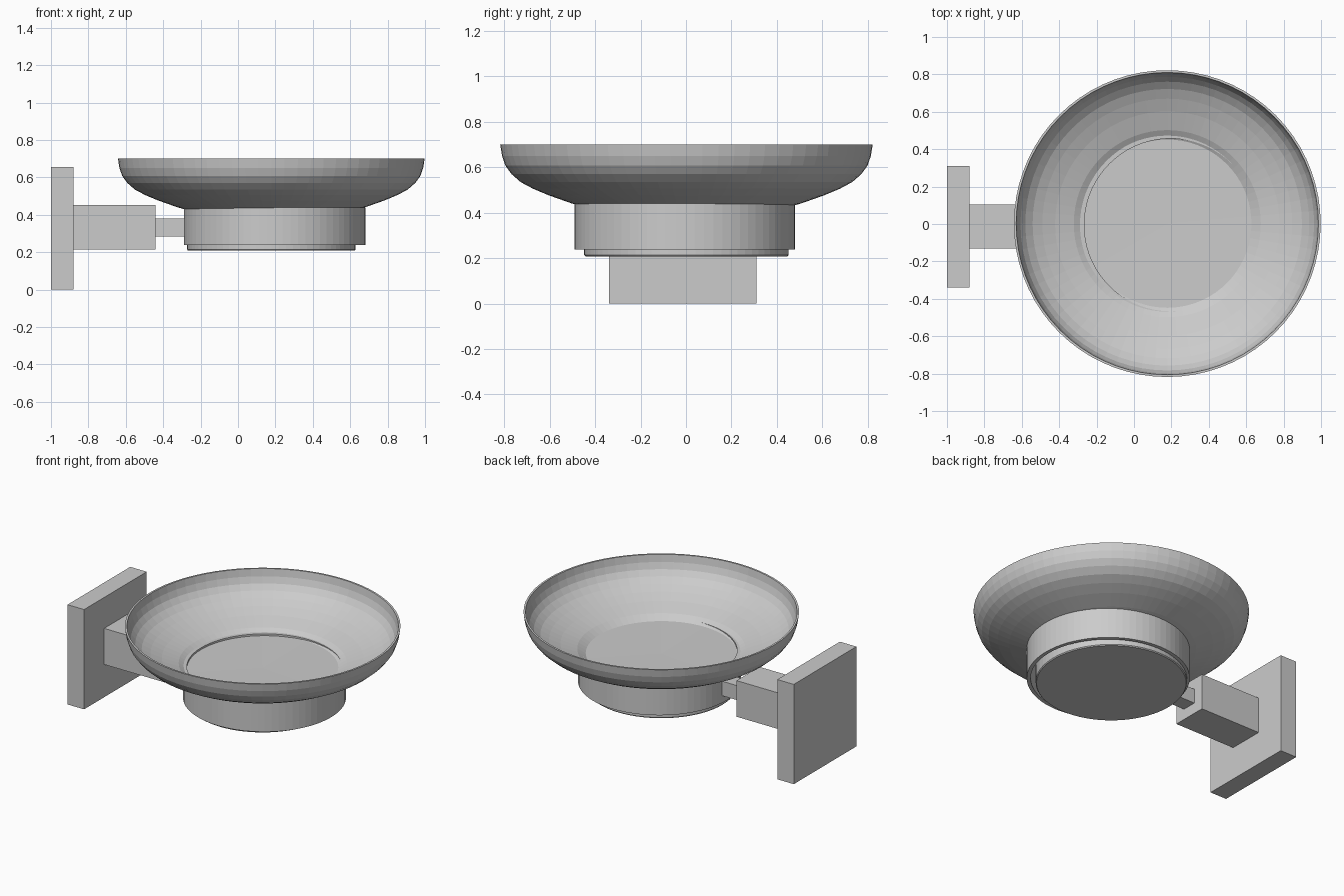
import bpy, bmesh, math

if "Cube" in bpy.data.objects:
    bpy.data.objects.remove(bpy.data.objects["Cube"])

SEGMENTS = 72


def finish(name, bm):
    bmesh.ops.recalc_face_normals(bm, faces=bm.faces)
    mesh = bpy.data.meshes.new(name)
    bm.to_mesh(mesh)
    bm.free()
    obj = bpy.data.objects.new(name, mesh)
    bpy.context.collection.objects.link(obj)
    return obj


def box(name, lo, hi):
    bm = bmesh.new()
    bmesh.ops.create_cube(bm, size=1)
    for v in bm.verts:
        v.co = [(a + b) / 2 + c * (b - a) for a, b, c in zip(lo, hi, v.co)]
    return finish(name, bm)


def lathe(name, profile, centre, closed=False):
    bm = bmesh.new()
    verts = [bm.verts.new((r, 0, z)) for r, z in profile]
    edges = [bm.edges.new(pair) for pair in zip(verts, verts[1:])]
    if closed:
        edges.append(bm.edges.new((verts[-1], verts[0])))
    bmesh.ops.spin(bm, geom=verts + edges, cent=(0, 0, 0), axis=(0, 0, 1),
                   angle=math.tau, steps=SEGMENTS, use_duplicate=False)
    bmesh.ops.remove_doubles(bm, verts=bm.verts, dist=1e-4)
    obj = finish(name, bm)
    obj.location = (*centre, 0)
    return obj


# wall plate and stepped square arm
box("wall_plate", (-1.0, -0.34, 0.0), (-0.88, 0.31, 0.655))
box("arm_base", (-0.88, -0.132, 0.215), (-0.56, 0.105, 0.452))
box("arm_end", (-0.56, -0.132, 0.215), (-0.44, 0.105, 0.452))
box("arm_pin", (-0.44, -0.062, 0.285), (-0.28, 0.035, 0.38))

# open holder ring
lathe("holder_ring",
      [(0.485, 0.238), (0.485, 0.44), (0.462, 0.44), (0.462, 0.238)],
      (0.196, -0.005), closed=True)

# shallow dish with thin rim and a plug-shaped foot seated in the ring
dish = [(0, 0.208), (0.445, 0.208), (0.45, 0.214), (0.45, 0.425),
        (0.505, 0.441), (0.607, 0.477), (0.676, 0.506), (0.73, 0.535),
        (0.77, 0.57), (0.797, 0.607), (0.812, 0.65), (0.82, 0.70),
        (0.808, 0.70), (0.80, 0.653), (0.785, 0.613), (0.759, 0.579),
        (0.72, 0.547), (0.668, 0.52), (0.60, 0.491), (0.50, 0.457),
        (0.45, 0.428), (0, 0.424)]
lathe("soap_dish", dish, (0.178, 0.002))
